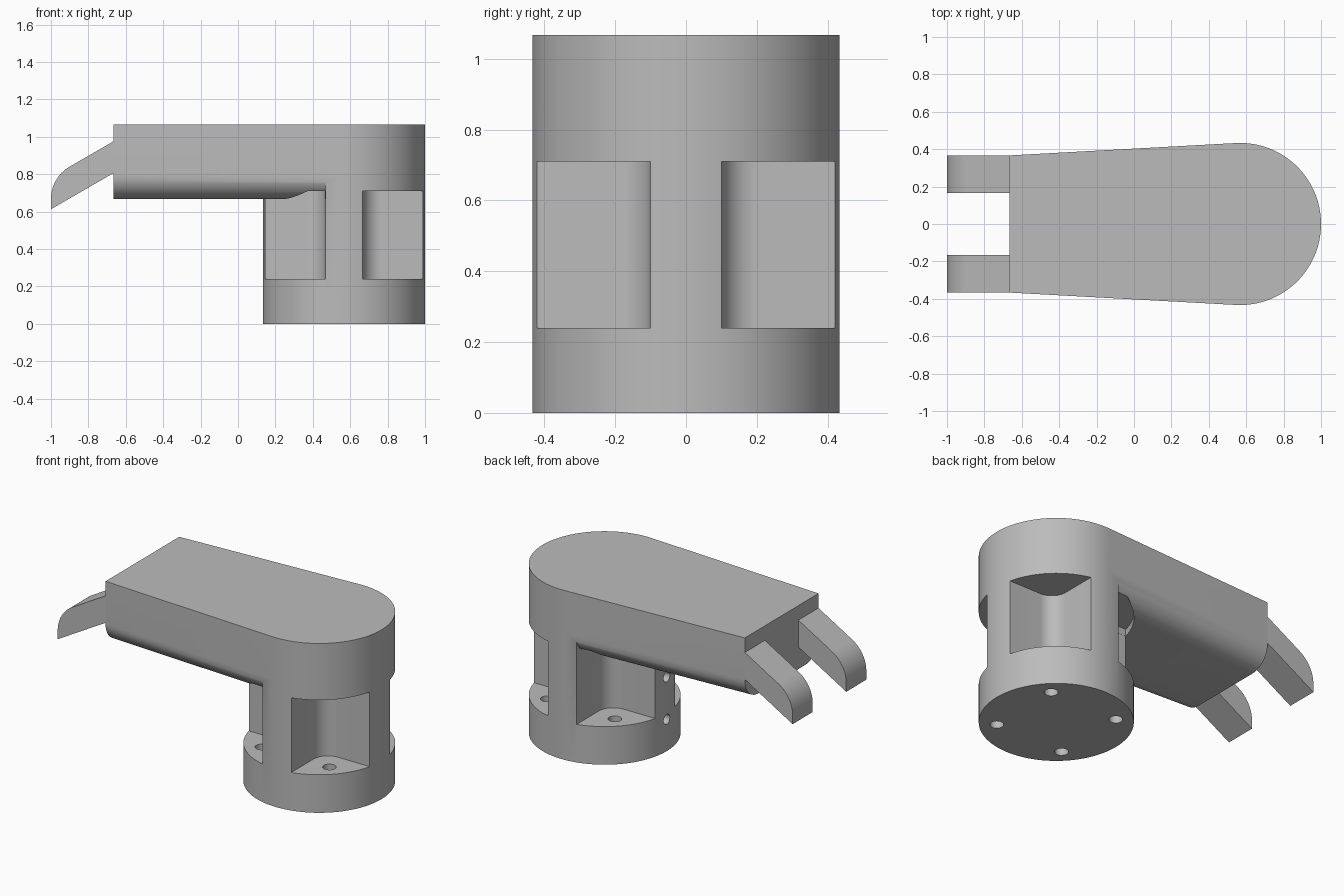
import bpy
import bmesh
from math import sin, cos, pi, radians, atan2, asin, hypot

cube = bpy.data.objects.get("Cube")
if cube:
    bpy.data.objects.remove(cube, do_unlink=True)

grey = bpy.data.materials.new("plain grey")
grey.use_nodes = True
grey.diffuse_color = (0.5, 0.5, 0.5, 1)
grey.node_tree.nodes["Principled BSDF"].inputs["Base Color"].default_value = (0.5, 0.5, 0.5, 1)

U = 1 / 30                      # design unit
CX, R, TOP = 17 * U, 13 * U, 32 * U
ARM_END, ARM_W, ARM_Z = -20 * U, 11 * U, 20 * U
WEB = 3 * U                     # half thickness of the cross-shaped core
POCKET_LOW, POCKET_HIGH = 0.24, 0.71


def loft(name, ring_a, ring_b):
    """Closed solid between two matching rings of points."""
    bm = bmesh.new()
    a = [bm.verts.new(p) for p in ring_a]
    b = [bm.verts.new(p) for p in ring_b]
    bm.faces.new(a)
    bm.faces.new(b)
    for i in range(len(a)):
        j = (i + 1) % len(a)
        bm.faces.new((a[i], a[j], b[j], b[i]))
    bmesh.ops.recalc_face_normals(bm, faces=bm.faces)
    mesh = bpy.data.meshes.new(name)
    bm.to_mesh(mesh)
    bm.free()
    mesh.materials.append(grey)
    obj = bpy.data.objects.new(name, mesh)
    bpy.context.collection.objects.link(obj)
    return obj


def upright(name, outline, low, high):
    return loft(name, [(x, y, low) for x, y in outline], [(x, y, high) for x, y in outline])


def arc(cx, cy, r, start, end, steps):
    return [(cx + r * cos(start + (end - start) * i / steps),
             cy + r * sin(start + (end - start) * i / steps)) for i in range(steps + 1)]


def combine(target, tool, operation):
    mod = target.modifiers.new("combine", "BOOLEAN")
    mod.operation, mod.solver, mod.object = operation, "EXACT", tool
    bpy.context.view_layer.objects.active = target
    bpy.ops.object.modifier_apply(modifier=mod.name)
    bpy.data.objects.remove(tool, do_unlink=True)


def pocket(sx, sy, low, high, web, limit=None):
    """Quarter cutter with a rounded inner corner, optionally bounded by a circle."""
    fillet = arc(2 * WEB, 2 * WEB, 2 * WEB - web, 1.5 * pi, pi, 12)
    if limit:
        edge = asin(web / limit)
        outer = arc(0, 0, limit, pi / 2 - edge, edge, 32)
    else:
        outer = [(web, 0.6), (0.6, 0.6), (0.6, web)]
    outline = [(CX + sx * x, sy * y) for x, y in fillet + outer]
    return upright("pocket_cutter", outline, low, high)


# Round column, with points where the arm sides meet it tangentially
reach = CX - ARM_END
lean = asin(R / hypot(reach, ARM_W)) - atan2(ARM_W, reach)
turn = pi / 2 + lean
circle = arc(CX, 0, R, -turn, turn, 64)[:-1] + arc(CX, 0, R, turn, 2 * pi - turn, 60)[:-1]
body = upright("arm_and_column", circle, 0, TOP)

# Four pockets; the arm fills the upper part of the two beneath it
for sx, high in ((1, POCKET_HIGH), (-1, 0.82)):
    for sy in (1, -1):
        combine(body, pocket(sx, sy, POCKET_LOW, high, WEB), "DIFFERENCE")


# Tapered arm with rounded lower edges
def arm_ring(x, w):
    r = 4 * U
    side = [(w, TOP)] + arc(w - r, ARM_Z + r, r, 0, -pi / 2, 16)
    return [(x, y, z) for y, z in side] + [(x, -y, z) for y, z in reversed(side)]


arm = loft("arm", arm_ring(ARM_END, ARM_W), arm_ring(CX - R * sin(lean), R * cos(lean)))
combine(body, arm, "UNION")
for sy in (1, -1):
    combine(body, pocket(-1, sy, 0.5, POCKET_HIGH, WEB + 0.0007, R + 0.0004), "DIFFERENCE")

# Bolt holes through the base
for sx in (1, -1):
    for sy in (1, -1):
        d = 10 * U * cos(pi / 4)
        hole = arc(CX + sx * d, sy * d, 0.039, 0, 2 * pi, 24)[:-1]
        combine(body, upright("bolt_cutter", hole, -0.1, 0.4), "DIFFERENCE")

# Two small holes in the column face below the arm
for z in (6 * U, 14 * U):
    ring = arc(0, z, 0.031, 0, 2 * pi, 24)[:-1]
    cutter = loft("side_hole_cutter", [(CX - R - 0.1, y, h) for y, h in ring],
                  [(CX - R + 0.27, y, h) for y, h in ring])
    combine(body, cutter, "DIFFERENCE")

# Pair of hooked fingers
slope = sin(radians(30)) / cos(radians(30))
root, tip, bend = ARM_END + 0.02, -1.0, 6 * U
start_z, low_z = 0.975, 0.805
corner_z = start_z + (tip - ARM_END) * slope
bend_z = corner_z - bend * slope
profile = [(root, start_z + 0.02 * slope)]
profile += arc(tip + bend, bend_z, bend, radians(120), pi, 16)
profile += [(tip, low_z + (tip - ARM_END) * slope), (root, low_z + 0.02 * slope)]
parts = [body]
for name, sy in (("left_finger", -1), ("right_finger", 1)):
    inner, outer = sy * 5 * U, sy * ARM_W
    parts.append(loft(name, [(x, inner, z) for x, z in profile],
                      [(x, outer, z) for x, z in profile]))

# Smooth curves, sharp edges
bpy.ops.object.select_all(action="DESELECT")
for part in parts:
    part.select_set(True)
bpy.context.view_layer.objects.active = body
bpy.ops.object.shade_smooth_by_angle(angle=radians(25))
